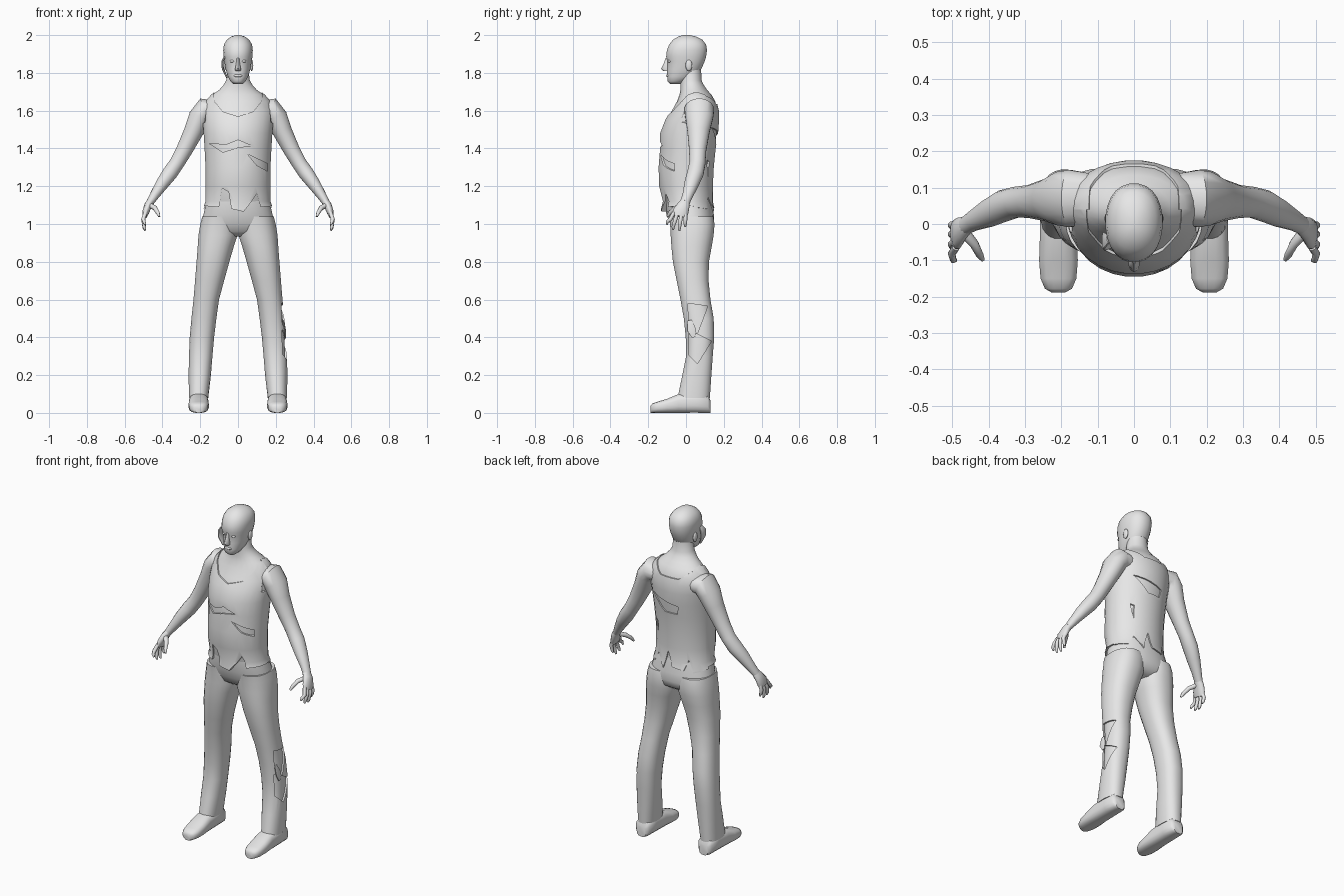
import bpy, bmesh, math
from mathutils import Vector

grey = bpy.data.materials.new("plain grey")
grey.diffuse_color = (0.8, 0.8, 0.8, 1)


def make(name, bm, angle=50):
    bmesh.ops.recalc_face_normals(bm, faces=bm.faces[:])
    me = bpy.data.meshes.new(name)
    bm.to_mesh(me)
    bm.free()
    ob = bpy.data.objects.new(name, me)
    bpy.context.collection.objects.link(ob)
    me.materials.append(grey)
    smooth(ob, angle)
    return ob


def smooth(ob, angle=50):
    bpy.ops.object.select_all(action='DESELECT')
    bpy.context.view_layer.objects.active = ob
    ob.select_set(True)
    bpy.ops.object.shade_smooth_by_angle(angle=math.radians(angle))


def loft(name, rings, n=20, p=2.0):
    """Skin over rings of (centre, half axis u, half axis v)."""
    bm = bmesh.new()
    loops = []
    for c, u, v in rings:
        row = []
        for i in range(n):
            a = 2 * math.pi * (i + 0.5) / n
            ca, sa = math.cos(a), math.sin(a)
            row.append(bm.verts.new(c + u * math.copysign(abs(ca) ** (2 / p), ca)
                                    + v * math.copysign(abs(sa) ** (2 / p), sa)))
        loops.append(row)
    for a, b in zip(loops, loops[1:]):
        for i in range(n):
            bm.faces.new((a[i], a[(i + 1) % n], b[(i + 1) % n], b[i]))
    bm.faces.new(loops[0])
    bm.faces.new(loops[-1])
    return make(name, bm)


def stack(name, rows, n=24, p=2.0, grow=0.0, s=1):
    """Level rings from (z, x min, x max, y front, y back)."""
    rings = []
    for z, x0, x1, f, b in rows:
        rings.append((Vector((s * (x0 + x1) / 2, (f + b) / 2, z)),
                      Vector(((x1 - x0) / 2 + grow, 0, 0)),
                      Vector((0, (b - f) / 2 + grow, 0))))
    return loft(name, rings, n, p)


def sym(rows):
    return [(z, -r, r, f, b) for z, r, f, b in rows]


def tube(name, pts, s=1, n=12):
    """Tube along (x, y, z, radius across y, other radius)."""
    c = [Vector((s * q[0], q[1], q[2])) for q in pts]
    rings = []
    for i, q in enumerate(pts):
        t = (c[min(i + 1, len(c) - 1)] - c[max(i - 1, 0)]).normalized()
        u = Vector((0, 1, 0))
        u = (u - t * u.dot(t)).normalized()
        rings.append((c[i], u * q[3], t.cross(u) * q[4]))
    return loft(name, rings, n)


def ball(name, c, r):
    bm = bmesh.new()
    bmesh.ops.create_uvsphere(bm, u_segments=14, v_segments=8, radius=1)
    for v in bm.verts:
        v.co = Vector([c[k] + v.co[k] * r[k] for k in range(3)])
    return make(name, bm)


def cut(ob, pts, axis, a, b, op):
    """Boolean with a prism: outline pts, running from a to b on the axis."""
    bm = bmesh.new()
    ends = []
    for d in (a, b):
        ends.append([bm.verts.new((p, d, q) if axis == 'y' else (d, p, q)) for p, q in pts])
    n = len(pts)
    bm.faces.new(ends[0])
    bm.faces.new(ends[1])
    for i in range(n):
        bm.faces.new((ends[0][i], ends[0][(i + 1) % n], ends[1][(i + 1) % n], ends[1][i]))
    cutter = make("cutter", bm)
    cutter.hide_render = True
    m = ob.modifiers.new("cut", 'BOOLEAN')
    m.operation, m.object, m.solver = op, cutter, 'EXACT'
    # apply the cut ahead of the smoothing, then drop the helper
    bpy.context.view_layer.objects.active = ob
    bpy.ops.object.modifier_move_to_index(modifier="cut", index=0)
    bpy.ops.object.modifier_apply(modifier="cut")
    bpy.data.objects.remove(cutter, do_unlink=True)
    smooth(ob)


# torso and neck
torso = sym([(1.12, .165, -.115, .135), (1.2, .165, -.135, .135), (1.3, .165, -.138, .14),
             (1.4, .17, -.13, .15), (1.48, .175, -.13, .163), (1.55, .18, -.103, .168),
             (1.6, .18, -.075, .167), (1.65, .165, -.048, .155), (1.685, .135, -.035, .135),
             (1.71, .1, -.03, .112), (1.735, .078, -.03, .095), (1.76, .063, -.03, .083),
             (1.82, .055, -.03, .08)])
stack("torso", torso, 28)

# sleeveless shirt with scooped neck, ragged hem and tears
hem = sym([(1.03, .185, -.12, .15), (1.08, .18, -.125, .145)])
side_r = [(.25, 1.1), (.25, 1.5), (.172, 1.54), (.165, 1.76)]
side_l = [(-x, z) for x, z in reversed(side_r)]
front_neck = [(.14, 1.76), (.125, 1.65), (.08, 1.595), (0, 1.57), (-.08, 1.595),
              (-.125, 1.65), (-.14, 1.76)]
back_neck = [(.14, 1.76), (.12, 1.68), (.06, 1.635), (-.06, 1.635), (-.12, 1.68), (-.14, 1.76)]
front_hem = [(-.1, 1.09), (-.085, 1.19), (-.05, 1.17), (-.035, 1.08), (.03, 1.065),
             (.08, 1.13), (.1, 1.16), (.12, 1.09)]
back_hem = [(-.13, 1.07), (-.1, 1.14), (-.08, 1.08), (-.01, 1.09), (.02, 1.18),
            (.05, 1.07), (.1, 1.14), (.13, 1.08)]
shirt_front = stack("shirt_front", hem + torso, 28, grow=.008)
cut(shirt_front, side_r + front_neck + side_l + front_hem, 'y', -.4, .04, 'INTERSECT')
for tear in ([(-.15, 1.425), (-.06, 1.42), (0, 1.445), (.07, 1.415), (0, 1.405), (-.08, 1.38)],
             [(.05, 1.37), (.155, 1.32), (.155, 1.28), (.1, 1.31)]):
    cut(shirt_front, tear, 'y', -.4, -.01, 'DIFFERENCE')
shirt_back = stack("shirt_back", hem + torso, 28, grow=.008)
cut(shirt_back, side_r + back_neck + side_l + back_hem, 'y', .04, .4, 'INTERSECT')
for tear in ([(.12, 1.51), (-.06, 1.47), (-.05, 1.42), (.03, 1.42)],
             [(.1, 1.33), (.12, 1.34), (.1, 1.25)]):
    cut(shirt_back, tear, 'y', .09, .4, 'DIFFERENCE')

# head and face
stack("head", sym([(1.742, .025, -.085, -.03), (1.755, .04, -.098, .0), (1.78, .054, -.1, .05),
                   (1.82, .066, -.1, .082), (1.862, .073, -.098, .1), (1.885, .077, -.106, .107),
                   (1.92, .079, -.102, .112), (1.95, .075, -.09, .107), (1.975, .06, -.07, .088),
                   (1.992, .037, -.042, .055), (2.0, .012, -.015, .02)]), 24, 2.2)
stack("nose", sym([(1.88, .008, -.107, -.08), (1.85, .01, -.118, -.08), (1.822, .016, -.132, -.08),
                   (1.81, .015, -.12, -.08)]), 10)
ball("lips", (0, -.094, 1.785), (.024, .011, .008))
for s in (1, -1):
    ball("eye", (s * .03, -.085, 1.862), (.013, .012, .008))
    ball("ear", (s * .072, .015, 1.84), (.009, .018, .03))
# torn flap of skin on one cheek
tube("cheek_flap", [(-.07, -.04, 1.885, .012, .006), (-.083, -.045, 1.86, .025, .006),
                    (-.08, -.05, 1.82, .025, .006), (-.058, -.055, 1.775, .01, .005)], n=8)

# arms, hands and fingers
arm = [(.12, .07, 1.6, .07, .055), (.175, .07, 1.605, .08, .065), (.203, .07, 1.565, .075, .06),
       (.235, .066, 1.49, .06, .052), (.285, .062, 1.39, .046, .044), (.325, .06, 1.32, .043, .04),
       (.36, .05, 1.27, .044, .041), (.4, .03, 1.215, .039, .035), (.44, .01, 1.155, .029, .026),
       (.465, -.005, 1.115, .025, .02)]
palm = [(.455, 0, 1.13, .022, .019), (.475, -.012, 1.1, .033, .021), (.488, -.028, 1.065, .043, .019),
        (.494, -.034, 1.04, .038, .013)]
fingers = {"index": (-.064, -.1, .997), "middle": (-.044, -.068, .97),
           "ring": (-.022, -.035, .964), "little": (-.002, -.004, .985)}
for s in (1, -1):
    tube("arm", arm, s, 16)
    tube("palm", palm, s)
    for f, (y0, y1, z1) in fingers.items():
        tube(f + "_finger", [(.49, y0, 1.06, .01, .011), (.502, (y0 + y1) / 2, 1.025, .011, .011),
                             (.497, y1, z1 + .015, .009, .009), (.491, y1, z1, .005, .005)], s, 8)
    tube("thumb", [(.47, -.02, 1.1, .016, .014), (.44, -.055, 1.085, .013, .013),
                   (.425, -.085, 1.06, .01, .011), (.417, -.098, 1.04, .006, .006)], s, 8)

# trousers
stack("trouser_seat", sym([(1.13, .165, -.11, .135), (1.05, .184, -.105, .148),
                           (1.0, .196, -.085, .15), (.96, .195, -.068, .138),
                           (.935, .12, -.03, .1)]), 28, 2.2)
leg = [(1.04, .01, .19, -.09, .145), (1.0, .002, .2, -.085, .152), (.94, .002, .21, -.082, .147),
       (.88, .022, .214, -.078, .137), (.8, .045, .22, -.07, .122), (.7, .073, .228, -.05, .12),
       (.6, .1, .236, -.03, .13), (.5, .114, .247, -.012, .147), (.4, .126, .256, -.002, .15),
       (.3, .135, .26, 0, .142), (.2, .143, .262, -.02, .135), (.08, .157, .26, -.045, .127)]
for s in (1, -1):
    trouser = stack("trouser_leg", leg, 24, 2.3, s=s)
    if s == 1:
        for tear in ([(.01, .58), (.115, .565), (.06, .42), (.015, .47)],
                     [(.012, .44), (.135, .38), (.06, .26), (.012, .31)]):
            cut(trouser, tear, 'x', .2, .4, 'DIFFERENCE')
        stack("bare_leg", leg[6:-1], 24, 2.3, grow=-.01)
        # loose cloth hanging beside the tears
        tube("cloth_flap", [(.238, .02, .49, .012, .004), (.25, .03, .44, .025, .004),
                            (.25, .04, .4, .01, .004)], n=8)

# shoes
shoe = [(.13, .03, .065), (.115, .046, .095), (.05, .05, .11), (-.04, .052, .1), (-.1, .054, .075),
        (-.15, .05, .06), (-.178, .038, .05), (-.188, .02, .038)]
for s in (1, -1):
    loft("shoe", [(Vector((s * .208, y, h / 2)), Vector((w, 0, 0)), Vector((0, 0, h / 2)))
                  for y, w, h in shoe], 16, 2.8)
